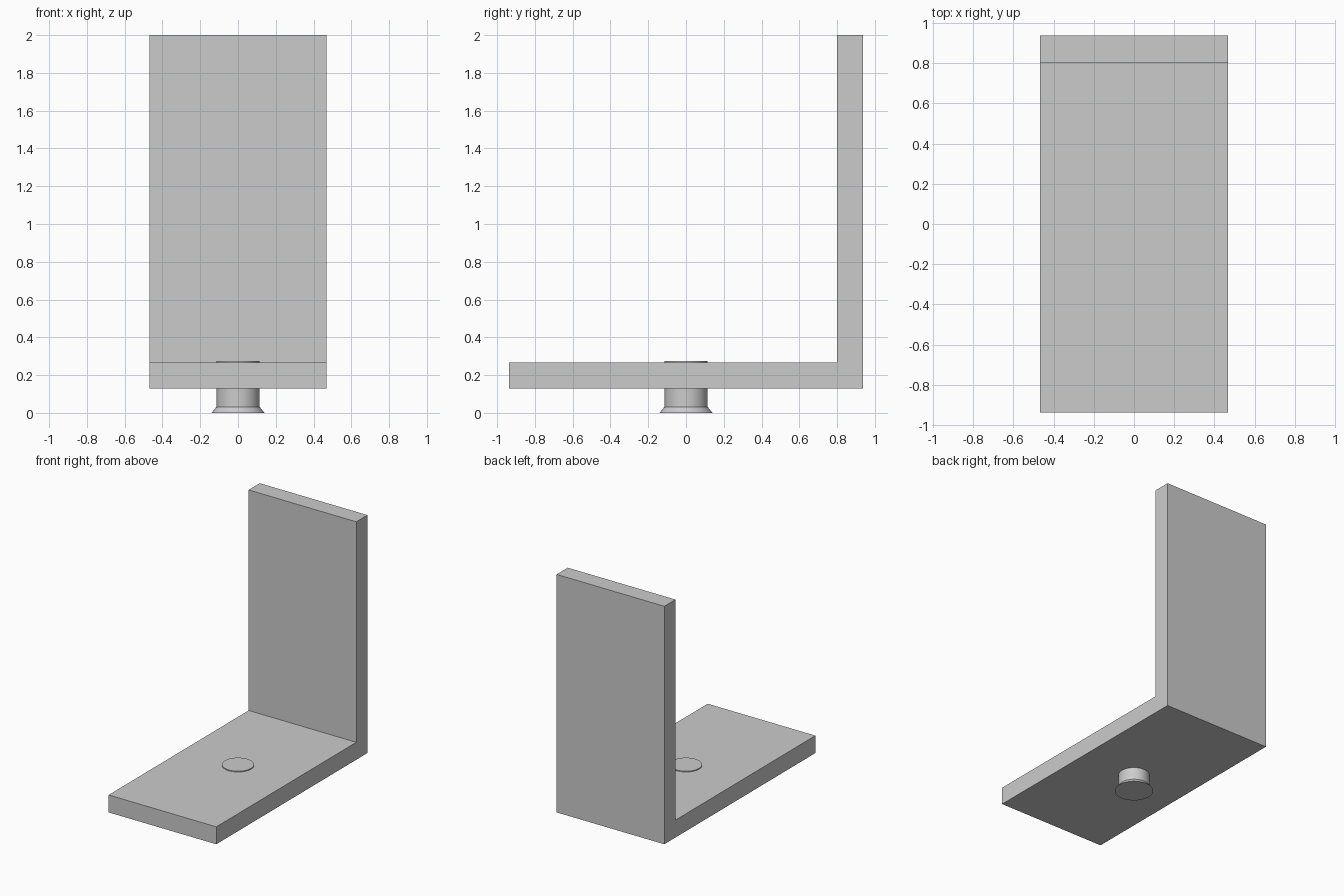
import bpy, bmesh, math

if "Cube" in bpy.data.objects:
    bpy.data.objects.remove(bpy.data.objects["Cube"], do_unlink=True)

grey = bpy.data.materials.new("plain_grey")
grey.use_nodes = True
colour = (0.6, 0.6, 0.6, 1)
grey.diffuse_color = colour
grey.node_tree.nodes["Principled BSDF"].inputs["Base Color"].default_value = colour


def add_object(name, bm):
    bmesh.ops.recalc_face_normals(bm, faces=bm.faces)
    mesh = bpy.data.meshes.new(name)
    bm.to_mesh(mesh)
    bm.free()
    mesh.materials.append(grey)
    obj = bpy.data.objects.new(name, mesh)
    bpy.context.collection.objects.link(obj)
    return obj


# L-shaped bracket: side profile extruded across the width
half_width, half_depth = 0.468, 0.938
base_bottom, base_top, wall_front = 0.13, 0.267, 0.8
profile = [(-half_depth, base_bottom), (half_depth, base_bottom), (half_depth, 2),
           (wall_front, 2), (wall_front, base_top), (-half_depth, base_top)]
bm = bmesh.new()
face = bm.faces.new([bm.verts.new((-half_width, y, z)) for y, z in profile])
side = bmesh.ops.extrude_face_region(bm, geom=[face])
moved = [v for v in side["geom"] if isinstance(v, bmesh.types.BMVert)]
bmesh.ops.translate(bm, verts=moved, vec=(2 * half_width, 0, 0))
add_object("angle_bracket", bm)

# Pin through the base with a flared foot: turned profile
bm = bmesh.new()
outline = [(0, 0), (0.14, 0), (0.114, 0.032), (0.114, 0.274), (0, 0.274)]
verts = [bm.verts.new((r, 0, z)) for r, z in outline]
edges = [bm.edges.new(pair) for pair in zip(verts, verts[1:])]
bmesh.ops.spin(bm, geom=verts + edges, cent=(0, 0, 0), axis=(0, 0, 1),
               angle=2 * math.pi, steps=64, use_merge=True)
bmesh.ops.remove_doubles(bm, verts=bm.verts, dist=0.0001)
pin = add_object("flared_pin", bm)

bpy.ops.object.select_all(action="DESELECT")
pin.select_set(True)
bpy.context.view_layer.objects.active = pin
bpy.ops.object.shade_smooth_by_angle(angle=math.radians(30))
